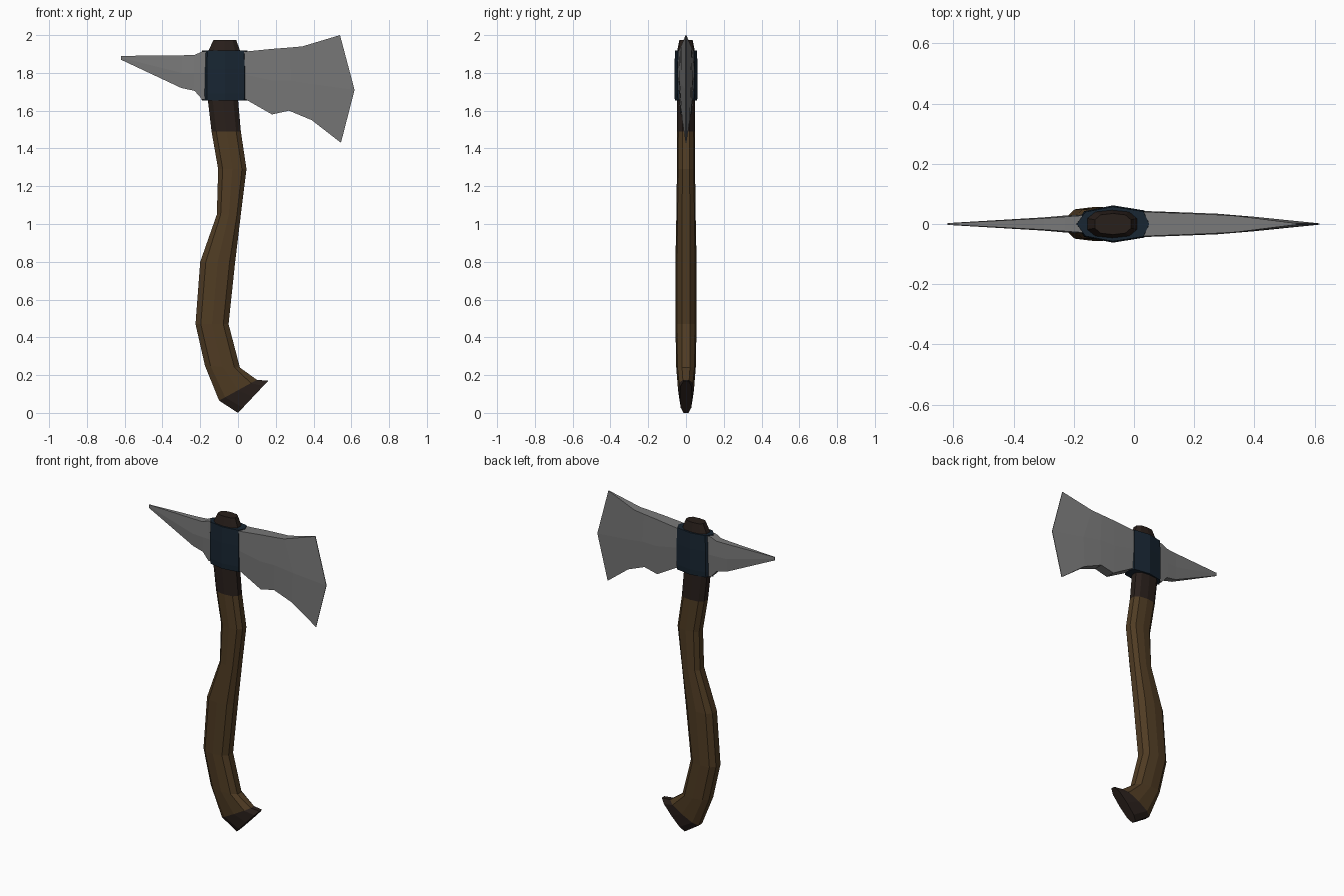
import bpy, bmesh


def material(name, rgb):
    m = bpy.data.materials.new(name)
    m.diffuse_color = (*rgb, 1)
    return m


def loft(name, rings, mat=None):
    """Skin a list of equal-length point rings and cap both ends."""
    bm = bmesh.new()
    vr = [[bm.verts.new(p) for p in ring] for ring in rings]
    n = len(vr[0])
    for a, b in zip(vr, vr[1:]):
        for i in range(n):
            j = (i + 1) % n
            bm.faces.new((a[i], a[j], b[j], b[i]))
    bm.faces.new(vr[0])
    bm.faces.new(vr[-1])
    bmesh.ops.recalc_face_normals(bm, faces=bm.faces)
    me = bpy.data.meshes.new(name)
    bm.to_mesh(me)
    bm.free()
    ob = bpy.data.objects.new(name, me)
    bpy.context.collection.objects.link(ob)
    if mat:
        me.materials.append(mat)
    return ob


# Handle cross-section with a shallow centre ridge: (across, depth) in unit space
SECTION = [(-1, -.4), (-.68, -.87), (0, -1), (.68, -.87), (1, -.4),
           (1, .4), (.68, .87), (0, 1), (-.68, .87), (-1, .4)]


def handle_ring(x0, z0, x1, z1, t):
    cx, cz, dx, dz = (x0 + x1) / 2, (z0 + z1) / 2, (x1 - x0) / 2, (z1 - z0) / 2
    return [(cx + u * dx, v * t, cz + u * dz) for u, v in SECTION]


wood = material("wood", (0.08, 0.045, 0.017))
dark = material("dark_wood", (0.022, 0.014, 0.011))
blue = material("blue_steel", (0.009, 0.019, 0.032))
steel = material("dark_steel", (0.19, 0.19, 0.19))

# Handle stations: left x, left z, right x, right z, half depth
S = [(0.0, 0.0, 0.16, 0.17, .032), (-.10, .065, .10, .175, .042),
     (-.175, .25, .01, .24, .052), (-.225, .47, -.05, .47, .056),
     (-.20, .80, -.015, .80, .056), (-.112, 1.05, .015, 1.05, .051),
     (-.105, 1.29, .045, 1.29, .048), (-.14, 1.49, .015, 1.49, .047),
     (-.16, 1.66, 0.0, 1.66, .047), (-.155, 1.92, .01, 1.92, .046),
     (-.13, 1.975, -.01, 1.975, .035)]
R = [handle_ring(*s) for s in S]
loft("handle_knob", R[:2], dark)
loft("handle_grip", R[1:8], wood)
loft("handle_top", R[7:], dark)

# Collar around the head
COLLAR = [(-.195, 0), (-.165, -.043), (-.07, -.062), (.035, -.045), (.055, 0),
          (.035, .045), (-.07, .062), (-.165, .043)]


def collar_ring(z, k):
    return [(-.07 + (x + .07) * (k + 1) / 2, y * k, z) for x, y in COLLAR]


loft("collar", [collar_ring(1.655, .95), collar_ring(1.69, 1),
                collar_ring(1.82, 1), collar_ring(1.918, .93)], blue)


# Head stations: x and z for top, middle and bottom, with half thicknesses
def head_ring(top, mid, bot):
    pts = [top, mid, bot]
    return ([(x, -t, z) for x, z, t in pts]
            + [(x, t, z) for x, z, t in reversed(pts)])


loft("axe_head", [head_ring(*s) for s in [
    ((-.62, 1.89, .002), (-.62, 1.88, .003), (-.62, 1.87, .002)),
    ((-.30, 1.893, .019), (-.30, 1.80, .022), (-.30, 1.72, .017)),
    ((-.23, 1.895, .024), (-.23, 1.80, .028), (-.23, 1.705, .022)),
    ((-.19, 1.913, .027), (-.19, 1.80, .03), (-.19, 1.66, .024)),
    ((.04, 1.913, .04), (.04, 1.79, .043), (.04, 1.66, .036)),
    ((.18, 1.927, .035), (.18, 1.76, .038), (.18, 1.58, .03)),
    ((.27, 1.934, .031), (.28, 1.76, .034), (.27, 1.60, .028)),
    ((.34, 1.94, .027), (.40, 1.74, .024), (.39, 1.55, .02)),
    ((.54, 2.0, .002), (.617, 1.71, .002), (.545, 1.43, .002))]], steel)
